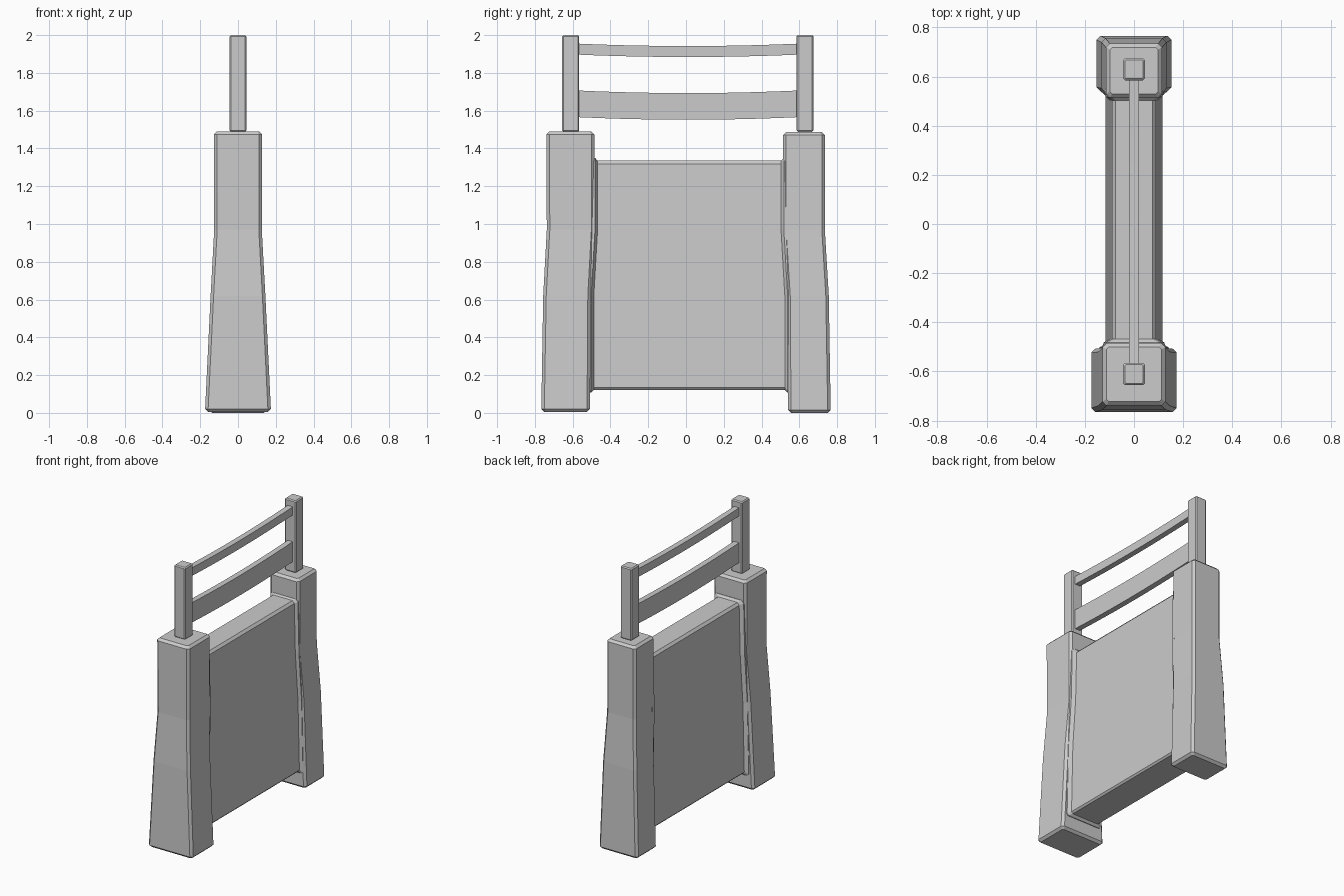
import bpy, bmesh

if "Cube" in bpy.data.objects:
    bpy.data.objects.remove(bpy.data.objects["Cube"])


def loft(name, rings):
    """Skin a list of equal-length point rings and cap both ends."""
    bm = bmesh.new()
    vs = [[bm.verts.new(p) for p in r] for r in rings]
    n = len(rings[0])
    for a, b in zip(vs, vs[1:]):
        for i in range(n):
            j = (i + 1) % n
            bm.faces.new((a[i], a[j], b[j], b[i]))
    bm.faces.new(vs[0])
    bm.faces.new(vs[-1])
    bmesh.ops.recalc_face_normals(bm, faces=bm.faces)
    me = bpy.data.meshes.new(name)
    bm.to_mesh(me)
    bm.free()
    ob = bpy.data.objects.new(name, me)
    bpy.context.collection.objects.link(ob)
    return ob


def chamfered(hx, y0, y1, z, c):
    """Rectangle ring with cut corners at height z."""
    pts = []
    for x, y, cx, cy in ((hx, y0, -c, 0), (hx, y0, 0, c), (hx, y1, 0, -c), (hx, y1, -c, 0),
                         (-hx, y1, c, 0), (-hx, y1, 0, -c), (-hx, y0, 0, c), (-hx, y0, c, 0)):
        pts.append((x + cx, y + cy, z))
    return pts


def pillar(name, sections, c=0.016):
    """Chamfered column; bottom and top edges are cut as well."""
    rings = []
    for i, (z, hx, y0, y1) in enumerate(sections):
        if i == 0:
            rings.append(chamfered(hx - c, y0 + c, y1 - c, z, c * 0.6))
            z += c
        if i == len(sections) - 1:
            rings.append(chamfered(hx, y0, y1, z - c, c))
            rings.append(chamfered(hx - c, y0 + c, y1 - c, z, c * 0.6))
        else:
            rings.append(chamfered(hx, y0, y1, z, c))
    return loft(name, rings)


# Two bent, tapering legs: (height, half width, front y, back y)
pillar("front_leg", [(0.005, 0.174, -0.766, -0.508), (0.62, 0.145, -0.756, -0.504),
                     (0.97, 0.126, -0.737, -0.485), (1.49, 0.128, -0.739, -0.485)])
pillar("back_leg", [(0.0, 0.152, 0.540, 0.766), (0.62, 0.132, 0.536, 0.756),
                    (0.97, 0.115, 0.514, 0.735), (1.486, 0.114, 0.514, 0.735)])

# Panel between the legs, flaring where it meets them
outline = [(0.105, 0.122), (0.116, 0.134), (0.105, 0.62), (0.098, 0.97), (0.09, 1.318), (0.075, 1.335)]


def bend(z):
    return -0.02 * min(max((z - 0.62) / 0.35, 0), 1)


def panel_ring(y, grow):
    half = []
    for x, z in outline:
        dz = -grow * 0.6 if z < 0.2 else grow * 0.6 if z > 1.2 else 0
        # the legs lean the same way, so both ends follow them
        s = -bend(z) if y < 0 else bend(z)
        if y < 0:
            half.append((x + grow, y + s, z + dz))
        else:
            half.append((x + grow * 0.7, y + s, z + dz))
    return half + [(-x, yy, z) for x, yy, z in reversed(half)]


loft("side_panel", [panel_ring(-0.53, 0.025), panel_ring(-0.502, 0.025), panel_ring(-0.488, 0),
                    panel_ring(0.523, 0), panel_ring(0.538, 0.025), panel_ring(0.56, 0.025)])

# Upright posts on top of the legs
for name, y in (("front_post", -0.611), ("back_post", 0.63)):
    pillar(name, [(1.488, 0.044, y - 0.045, y + 0.045), (2.0, 0.044, y - 0.045, y + 0.045)], 0.007)


# Sagging rails between the posts
def rail(name, z0, z1, sag, hx=0.02, steps=10):
    rings = []
    for i in range(steps + 1):
        t = i / steps
        y = -0.58 + 1.18 * t
        d = sag * 4 * t * (1 - t)
        rings.append([(hx, y, z0 - d), (hx, y, z1 - d), (-hx, y, z1 - d), (-hx, y, z0 - d)])
    return loft(name, rings)


rail("upper_rail", 1.897, 1.955, 0.013)
rail("lower_rail", 1.566, 1.707, 0.014)
